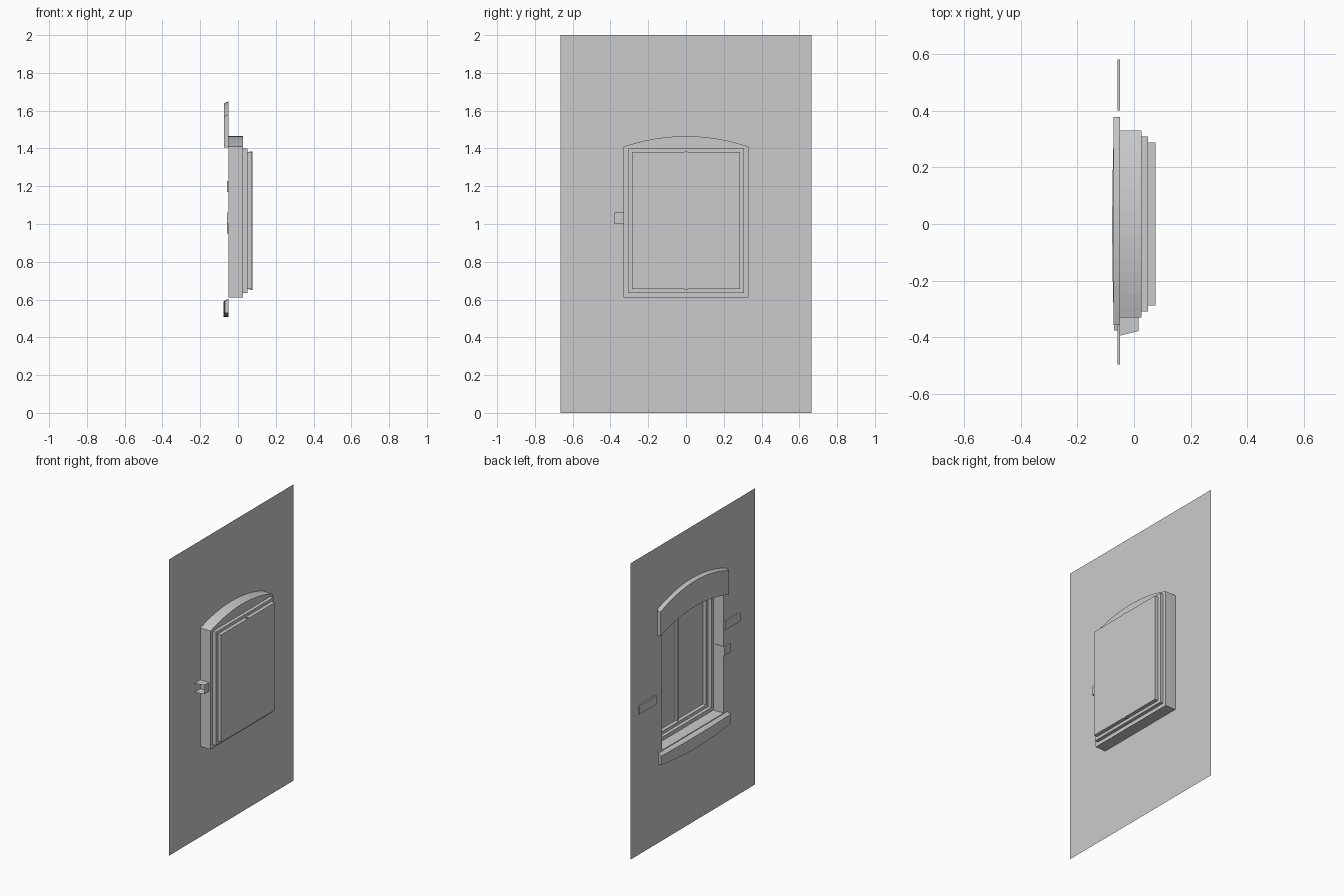
import bpy, bmesh

old = bpy.data.objects.get("Cube")
if old:
    bpy.data.objects.remove(old, do_unlink=True)

grey = bpy.data.materials.new("plain_grey")
grey.use_nodes = True
grey.diffuse_color = (0.6, 0.6, 0.6, 1)
grey.node_tree.nodes["Principled BSDF"].inputs["Base Color"].default_value = (0.6, 0.6, 0.6, 1)

WALL_X = -0.05
HALF = 0.33      # half width of the opening
SEGMENTS = 16


def finish(name, bm, flip=False):
    bmesh.ops.remove_doubles(bm, verts=bm.verts, dist=0.0001)
    bmesh.ops.recalc_face_normals(bm, faces=bm.faces)
    if flip:
        bmesh.ops.reverse_faces(bm, faces=bm.faces)
    mesh = bpy.data.meshes.new(name)
    bm.to_mesh(mesh)
    bm.free()
    mesh.materials.append(grey)
    obj = bpy.data.objects.new(name, mesh)
    bpy.context.collection.objects.link(obj)
    return obj


def rect(y0, y1, z0, z1):
    return [(y0, z0), (y1, z0), (y1, z1), (y0, z1)]


def arc(y0, y1, ends, rise):
    """Points of a shallow arch from y0 to y1."""
    pts = []
    for i in range(SEGMENTS + 1):
        t = i / SEGMENTS
        pts.append((y0 + (y1 - y0) * t, ends + rise * 4 * t * (1 - t)))
    return pts


def add_ring(bm, outer, inner, x):
    """Flat face at x between two outlines."""
    edges = []
    for loop in (outer, inner):
        vs = [bm.verts.new((x, y, z)) for y, z in loop]
        edges += [bm.edges.new((vs[i - 1], vs[i])) for i in range(len(vs))]
    bmesh.ops.triangle_fill(bm, edges=edges, use_beauty=True, normal=(-1, 0, 0))


def add_sleeve(bm, outline, x0, x1):
    a = [bm.verts.new((x0, y, z)) for y, z in outline]
    b = [bm.verts.new((x1, y, z)) for y, z in outline]
    for i in range(len(a)):
        bm.faces.new((a[i - 1], a[i], b[i], b[i - 1]))


def add_cap(bm, outline, x):
    bm.faces.new([bm.verts.new((x, y, z)) for y, z in outline])


def band(name, lower, upper, x_front, bevel, bulge=0):
    """Moulding on the wall between a lower and an upper line."""
    bm = bmesh.new()
    columns = []
    for i, ((y, lo), (_, hi)) in enumerate(zip(lower, upper)):
        t = i / SEGMENTS
        x = x_front - bulge * 4 * t * (1 - t)
        columns.append([bm.verts.new(p) for p in (
            (WALL_X, y, lo), (x, y, lo), (x, y, hi - bevel), (WALL_X, y, hi))])
    for a, b in zip(columns, columns[1:]):
        for k in range(3):
            bm.faces.new((a[k], a[k + 1], b[k + 1], b[k]))
    bm.faces.new(columns[0])
    bm.faces.new(columns[-1])
    return finish(name, bm)


# Outlines of the stepped opening
opening = [(HALF, 0.61), (-HALF, 0.61)] + arc(-HALF, HALF, 1.41, 0.055)
rebate = rect(-0.308, 0.308, 0.635, 1.40)
glazing = rect(-0.287, 0.287, 0.655, 1.38)

# Wall sheet with arched hole
bm = bmesh.new()
add_ring(bm, rect(-0.665, 0.665, 0, 2), opening, WALL_X)
finish("wall", bm)
for face in bpy.data.objects["wall"].data.polygons:
    if face.normal.x > 0:
        face.flip()

# Stepped reveal behind the wall
bm = bmesh.new()
add_sleeve(bm, opening, WALL_X, 0.027)
add_ring(bm, opening, rebate, 0.027)
add_sleeve(bm, rebate, 0.027, 0.05)
add_ring(bm, rebate, glazing, 0.05)
add_sleeve(bm, glazing, 0.05, 0.075)
finish("window_reveal", bm)

# Pane closing the reveal
bm = bmesh.new()
add_cap(bm, glazing, 0.075)
finish("window_pane", bm)

# Slim upright in the middle of the pane
bm = bmesh.new()
bar = rect(-0.008, 0.008, 0.65, 1.385)
add_sleeve(bm, bar, 0.06, 0.076)
add_cap(bm, bar, 0.06)
add_cap(bm, bar, 0.076)
finish("mullion", bm)

# Arched lintel and bowed sill
band("lintel", arc(-0.357, 0.378, 1.405, 0.06), arc(-0.357, 0.378, 1.58, 0.07),
     -0.073, 0.012)
band("sill", arc(-0.375, 0.365, 0.53, -0.022), arc(-0.375, 0.365, 0.605, 0),
     -0.07, 0.015, 0.007)

# Flat shutter straps beside the opening
for name, y0, y1, z0 in (("right_strap", -0.495, -0.335, 1.17),
                         ("left_strap", 0.40, 0.58, 0.95)):
    bm = bmesh.new()
    strap = rect(y0, y1, z0, z0 + 0.058)
    add_sleeve(bm, strap, -0.059, WALL_X)
    add_cap(bm, strap, -0.059)
    finish(name, bm)

# Catch set into the corner of the reveal, open on its outer side
bm = bmesh.new()
plan = [(-0.059, -0.396), (-0.059, -0.325), (0.015, -0.325), (0.015, -0.378)]
low, high = ([bm.verts.new((x, y, z)) for x, y in plan] for z in (1.0, 1.06))
bm.faces.new(low)
bm.faces.new(high)
for i in range(3):
    bm.faces.new((low[i], low[i + 1], high[i + 1], high[i]))
finish("catch", bm)
